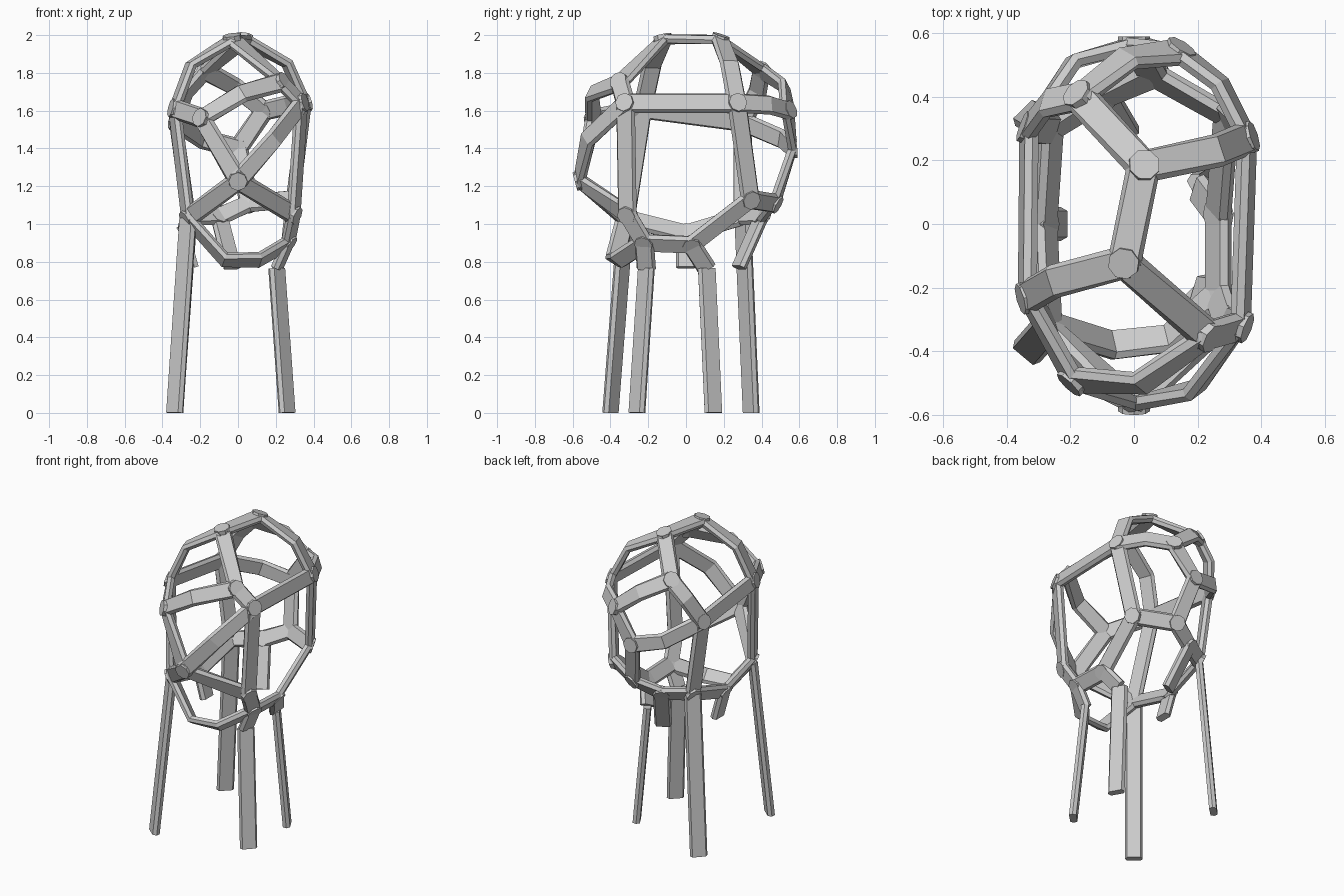
import bpy
import bmesh
from mathutils import Vector

if "Cube" in bpy.data.objects:
    bpy.data.objects.remove(bpy.data.objects["Cube"], do_unlink=True)

grey = bpy.data.materials.new("light_grey")
grey.use_nodes = True
grey.diffuse_color = (0.6, 0.6, 0.6, 1)
grey.node_tree.nodes["Principled BSDF"].inputs["Base Color"].default_value = (0.6, 0.6, 0.6, 1)

MIDDLE = Vector((0, 0, 1.39))
HALF_WIDTH, HALF_FLAT, HALF_THICK = 0.053, 0.041, 0.022

# Joints of the cage
joints = {
    "top_back": (.03, .18, 1.977),
    "top_front": (-.03, -.12, 1.977),
    "upper_back": (-.17, .40, 1.81),
    "upper_front": (.23, -.35, 1.75),
    "left_back_shoulder": (.355, .27, 1.64),
    "left_front_shoulder": (.335, -.32, 1.64),
    "right_front_shoulder": (-.335, -.23, 1.61),
    "right_back_shoulder": (-.33, .30, 1.54),
    "front_cheek": (-.19, -.49, 1.56),
    "front_centre": (0, -.565, 1.23),
    "back_cheek": (.14, .54, 1.60),
    "back_centre": (0, .565, 1.40),
    "back_low": (.06, .47, 1.11),
    "left_back_hip": (.29, .34, 1.13),
    "left_front_hip": (.295, -.31, 1.05),
    "right_front_hip": (-.265, -.32, 1.03),
    "right_back_hip": (-.26, .30, 1.04),
    "left_front_base": (.265, -.22, .90),
    "left_back_base": (.265, .03, .89),
    "right_base": (-.28, 0, .95),
    "back_base": (-.1, .40, 1.04),
}
joints = {name: Vector(p) for name, p in joints.items()}

# Struts: two joints with optional bends between them
struts = [
    ("top_back", "top_front"),
    ("top_back", "upper_back"),
    ("top_back", (.26, .23, 1.85), "left_back_shoulder"),
    ("top_front", (-.25, -.18, 1.84), "right_front_shoulder"),
    ("top_front", "upper_front"),
    ("upper_front", "left_front_shoulder"),
    ("upper_front", (.02, -.50, 1.69), "front_cheek"),
    ("front_cheek", "right_front_shoulder"),
    ("front_cheek", "front_centre"),
    ("front_centre", (.19, -.52, 1.45), "left_front_shoulder"),
    ("front_centre", "right_front_hip"),
    ("front_centre", "left_front_hip"),
    ("left_front_shoulder", "left_back_shoulder"),
    ("left_front_shoulder", "left_front_hip"),
    ("left_back_shoulder", "left_back_hip"),
    ("right_front_shoulder", "right_back_shoulder"),
    ("right_front_shoulder", "right_front_hip"),
    ("right_back_shoulder", "right_back_hip"),
    ("upper_back", (-.27, .38, 1.70), "right_back_shoulder"),
    ("upper_back", (-.02, .52, 1.73), "back_cheek"),
    ("back_cheek", (.27, .44, 1.63), "left_back_shoulder"),
    ("back_cheek", "back_centre"),
    ("right_back_shoulder", (-.19, .51, 1.45), "back_centre"),
    ("back_centre", "back_low"),
    ("back_low", "left_back_hip"),
    ("back_low", "back_base"),
    ("back_base", "right_back_hip"),
    ("right_back_hip", "right_base"),
    ("right_base", "right_front_hip"),
    ("left_back_hip", "left_back_base"),
    ("left_back_base", "left_front_base"),
    ("left_front_base", "left_front_hip"),
    ("left_front_base", (.11, -.36, .81), (-.07, -.38, .81), "right_front_hip"),
]


def shell_normal(p):
    d = p - MIDDLE
    return Vector((d.x / .37 ** 2, d.y / .58 ** 2, d.z / .6 ** 2)).normalized()


def radial_normal(p):
    return Vector((p.x, p.y, 0)).normalized()


def finish(bm, name):
    bmesh.ops.recalc_face_normals(bm, faces=bm.faces)
    mesh = bpy.data.meshes.new(name)
    bm.to_mesh(mesh)
    bm.free()
    mesh.materials.append(grey)
    obj = bpy.data.objects.new(name, mesh)
    bpy.context.collection.objects.link(obj)


def add_bar(bm, points, normals):
    """Sweep a flat six-sided section along a path."""
    section = [(HALF_WIDTH, 0), (HALF_FLAT, HALF_THICK), (-HALF_FLAT, HALF_THICK),
               (-HALF_WIDTH, 0), (-HALF_FLAT, -HALF_THICK), (HALF_FLAT, -HALF_THICK)]
    rings = []
    last = len(points) - 1
    for i, (p, n) in enumerate(zip(points, normals)):
        t = Vector((0, 0, 0))
        if i > 0:
            t += (p - points[i - 1]).normalized()
        if i < last:
            t += (points[i + 1] - p).normalized()
        t.normalize()
        n = (n - t * n.dot(t)).normalized()
        side = t.cross(n)
        ring = []
        for w, h in section:
            v = p + side * w + n * h
            v.z = max(v.z, 0)
            ring.append(bm.verts.new(v))
        rings.append(ring)
    for a, b in zip(rings, rings[1:]):
        for k in range(6):
            m = (k + 1) % 6
            bm.faces.new((a[k], a[m], b[m], b[k]))
    bm.faces.new(rings[0])
    bm.faces.new(rings[-1])


# Cage struts
bm = bmesh.new()
for path in struts:
    pts = [joints[p] if isinstance(p, str) else Vector(p) for p in path]
    add_bar(bm, pts, [shell_normal(p) for p in pts])
finish(bm, "cage_struts")

# Eight-sided knuckles over the joints
bm = bmesh.new()
for p in joints.values():
    turn = shell_normal(p).to_track_quat('Z', 'Y').to_matrix().to_4x4()
    turn.translation = p
    bmesh.ops.create_cone(bm, cap_ends=True, segments=8, radius1=.05, radius2=.05,
                          depth=.048, matrix=turn)
finish(bm, "joint_knuckles")

# Short stubs bending down from the base
stubs = {
    "left_front_base": (.205, -.21, .765),
    "left_back_base": (.205, .11, .765),
    "right_base": (-.23, 0, .77),
    "back_base": (-.03, .28, .77),
}
bm = bmesh.new()
for name, end in stubs.items():
    a, b = joints[name], Vector(end)
    add_bar(bm, [a, b], [shell_normal(a), shell_normal(a)])
finish(bm, "base_stubs")

# Legs
legs = {
    "left_front_leg": (Vector(stubs["left_front_base"]), (.26, -.26, 0)),
    "left_back_leg": (Vector(stubs["left_back_base"]), (.26, .145, 0)),
    "right_front_leg": (joints["right_front_hip"], (-.335, -.40, 0)),
    "right_back_leg": (joints["right_back_hip"], (-.335, .345, 0)),
}
for name, (top, foot) in legs.items():
    foot = Vector(foot)
    bm = bmesh.new()
    add_bar(bm, [top, foot], [radial_normal(foot)] * 2)
    finish(bm, name)
